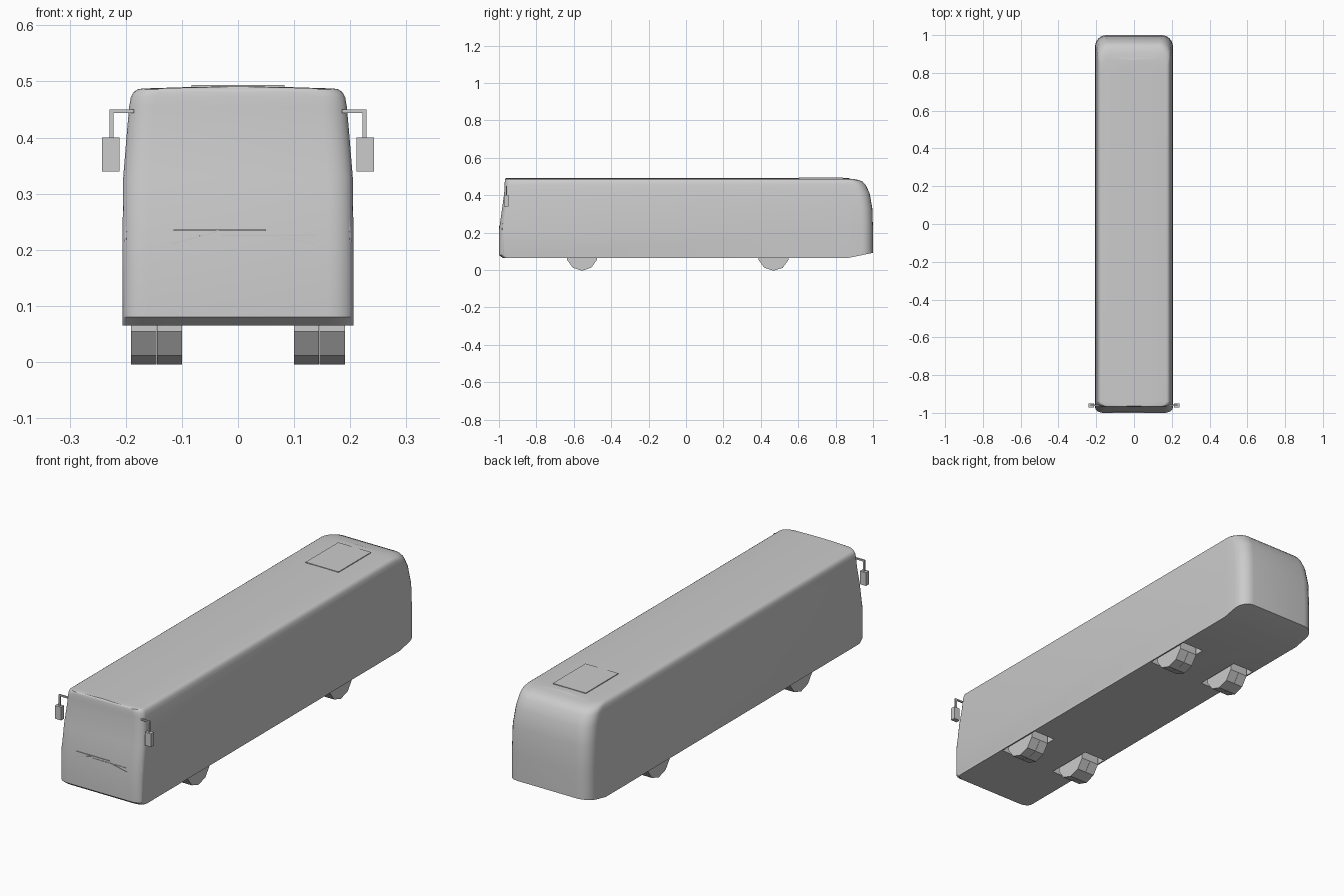
import bpy, bmesh
from math import cos, sin, pi, radians
from mathutils import Matrix, Vector

cube = bpy.data.objects.get("Cube")
if cube:
    bpy.data.objects.remove(cube, do_unlink=True)

paint = bpy.data.materials.new("plain_grey")
paint.use_nodes = True
paint.diffuse_color = (0.6, 0.6, 0.6, 1)
paint.node_tree.nodes["Principled BSDF"].inputs["Base Color"].default_value = (0.6, 0.6, 0.6, 1)


def make_object(name, bm):
    bmesh.ops.recalc_face_normals(bm, faces=bm.faces)
    mesh = bpy.data.meshes.new(name)
    bm.to_mesh(mesh)
    bm.free()
    mesh.materials.append(paint)
    obj = bpy.data.objects.new(name, mesh)
    bpy.context.collection.objects.link(obj)
    return obj


def activate(obj):
    bpy.ops.object.select_all(action="DESELECT")
    obj.select_set(True)
    bpy.context.view_layer.objects.active = obj


def box(name, low, high):
    bm = bmesh.new()
    low, high = Vector(low), Vector(high)
    size = high - low
    bmesh.ops.create_cube(bm, size=1, matrix=Matrix.Translation((low + high) / 2)
                          @ Matrix.Diagonal((*size, 1)))
    return make_object(name, bm)


def bar(name, start, end, thick):
    bm = bmesh.new()
    start, end = Vector(start), Vector(end)
    span = end - start
    turn = span.to_track_quat("Z", "Y").to_matrix().to_4x4()
    bmesh.ops.create_cube(bm, size=1, matrix=Matrix.Translation((start + end) / 2) @ turn
                          @ Matrix.Diagonal((thick, thick, span.length, 1)))
    return make_object(name, bm)


def drum(name, x0, x1, y, z, radius, sides):
    # Cylinder along x with a flat side facing down
    bm = bmesh.new()
    bmesh.ops.create_cone(bm, cap_ends=True, segments=sides, radius1=radius, radius2=radius,
                          depth=x1 - x0, matrix=Matrix.Translation(((x0 + x1) / 2, y, z))
                          @ Matrix.Rotation(pi / 2, 4, "Y") @ Matrix.Rotation(pi / sides, 4, "Z"))
    return make_object(name, bm)


# Body shell: stacked plan outlines (height, half width, front y, rear y)
LAYERS = [
    (0.065, 0.206, -0.98, 1.0), (0.08, 0.206, -1.0, 1.0), (0.21, 0.206, -1.0, 1.0),
    (0.33, 0.2045, -0.983, 0.996), (0.41, 0.198, -0.972, 0.982), (0.455, 0.194, -0.97, 0.961),
    (0.472, 0.191, -0.969, 0.945), (0.481, 0.186, -0.968, 0.925), (0.486, 0.179, -0.967, 0.9),
    (0.4875, 0.17, -0.966, 0.88), (0.49, 0.09, -0.965, 0.875), (0.491, 0.02, -0.964, 0.87),
]
STEPS = 6


def outline(z, w, front, rear):
    rx, ry = min(0.06, w * 0.9), 0.06
    split = min(0.87, rear - ry - 0.01)
    arc = [i * pi / 2 / STEPS for i in range(STEPS + 1)]
    half = [(w, split)] + [(w - rx + rx * cos(a), rear - ry + ry * sin(a)) for a in arc]
    rear_pts = half + [(-x, y) for x, y in reversed(half)]
    fx, fy = min(0.045, w * 0.9), 0.03
    side = [(-w + fx - fx * cos(a), front + fy - fy * sin(a)) for a in arc]
    pts = rear_pts + side + [(-x, y) for x, y in reversed(side)]
    # The underside rises towards the tail
    fade = min(1, max(0, (0.21 - z) / 0.145))
    return [(x, y, z + 0.027 * fade * max(0, y - 0.87) / 0.13) for x, y in pts]


bm = bmesh.new()
rings = [[bm.verts.new(p) for p in outline(*layer)] for layer in LAYERS]
count = len(rings[0])
for lower, upper in zip(rings, rings[1:]):
    for i in range(count):
        j = (i + 1) % count
        bm.faces.new((lower[i], lower[j], upper[j], upper[i]))
tail = 2 * (STEPS + 2)
for ring in (rings[0], rings[-1]):
    bm.faces.new(ring[:tail])
    bm.faces.new(ring[tail - 1:] + ring[:1])
body = make_object("body", bm)

# Wheel wells opened in the underside, and twin wheels in each
for axle, y in (("front", -0.556), ("rear", 0.468)):
    for side, s in (("left", 1), ("right", -1)):
        well = drum("well_cutter", *sorted((s * 0.09, s * 0.2)), y, 0.08, 0.113, 20)
        well.hide_render = True
        cut = body.modifiers.new("well", "BOOLEAN")
        cut.operation, cut.solver, cut.object = "DIFFERENCE", "EXACT", well
        activate(body)
        bpy.ops.object.modifier_apply(modifier=cut.name)
        bpy.data.objects.remove(well, do_unlink=True)
        for place, a, b in (("inner", 0.1, 0.1445), ("outer", 0.1455, 0.191)):
            drum(f"{axle}_{side}_{place}_wheel", *sorted((s * a, s * b)), y, 0.08, 0.084, 10)

activate(body)
bpy.ops.object.shade_smooth_by_angle(angle=radians(28))

# Mirrors on bent arms, and windscreen pillar trims
for side, s in (("left", 1), ("right", -1)):
    bar(side + "_mirror_arm", (s * 0.185, -0.96, 0.447), (s * 0.229, -0.96, 0.447), 0.007)
    bar(side + "_mirror_drop", (s * 0.2255, -0.96, 0.45), (s * 0.2255, -0.96, 0.39), 0.007)
    x0, x1 = sorted((s * 0.211, s * 0.242))
    box(side + "_mirror", (x0, -0.972, 0.34), (x1, -0.95, 0.4))
    bar(side + "_pillar_trim", (s * 0.2, -0.983, 0.215), (s * 0.185, -0.962, 0.405), 0.003)

# Roof hatch
box("roof_hatch", (-0.083, 0.605, 0.484), (0.083, 0.84, 0.4935))

# Wiper blades and arms
bar("right_wiper_blade", (-0.115, -0.998, 0.235), (0.05, -0.998, 0.235), 0.003)
bar("right_wiper_arm", (-0.12, -1.0, 0.21), (-0.035, -0.998, 0.233), 0.002)
bar("left_wiper_blade", (-0.03, -0.999, 0.226), (0.14, -0.999, 0.226), 0.002)
bar("left_wiper_arm", (0.14, -1.0, 0.21), (0.06, -0.999, 0.225), 0.002)
